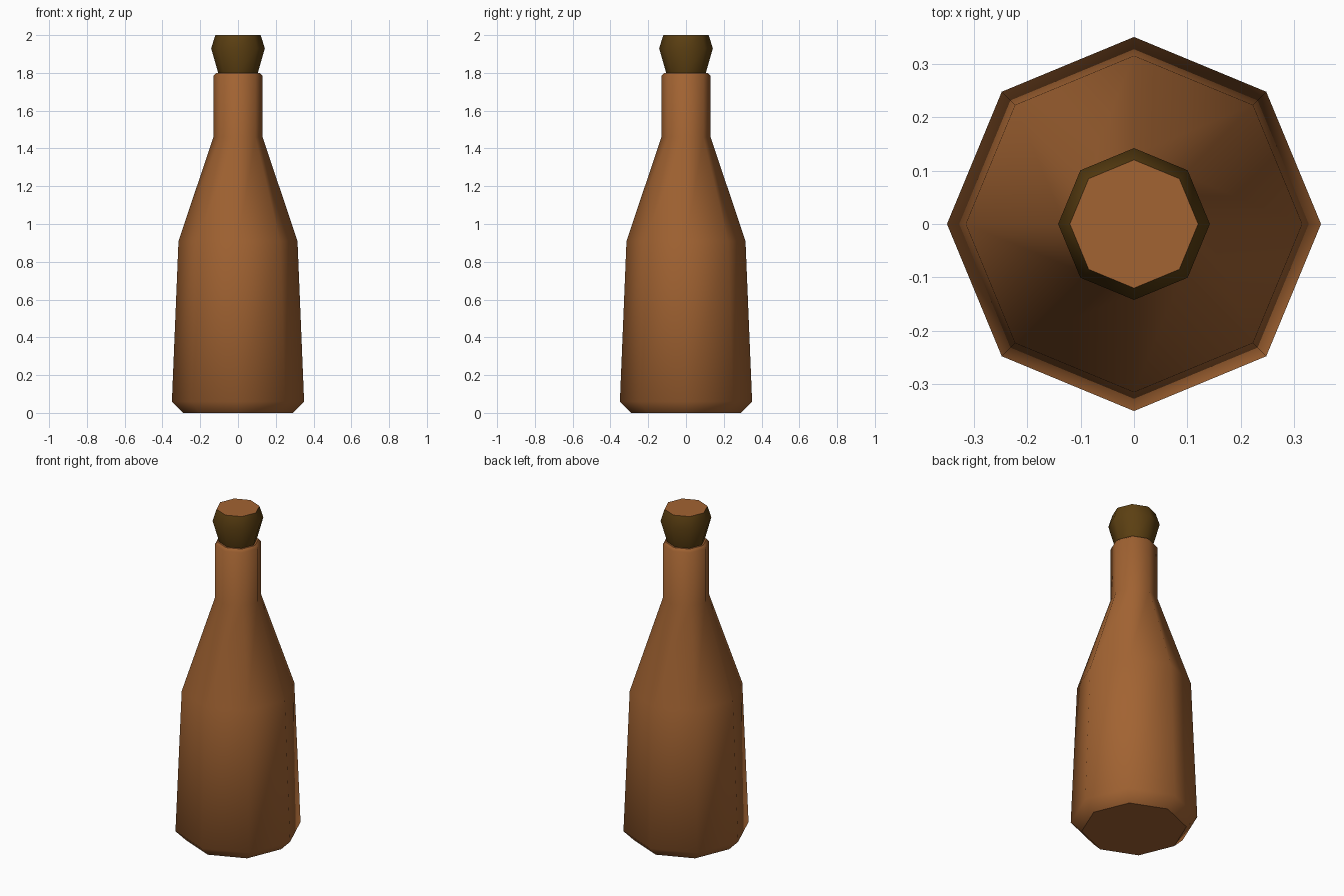
import bpy, bmesh, math

if "Cube" in bpy.data.objects:
    bpy.data.objects.remove(bpy.data.objects["Cube"])

SIDES = 8


def material(name, rgb):
    m = bpy.data.materials.new(name)
    m.diffuse_color = (*rgb, 1.0)
    m.use_nodes = True
    m.node_tree.nodes["Principled BSDF"].inputs["Base Color"].default_value = m.diffuse_color
    return m


brown = material("brown glass", (0.36, 0.125, 0.032))
olive = material("dark olive stopper", (0.105, 0.05, 0.006))


def lathe(name, profile, mats):
    """Spin (radius, height) points into a closed eight-sided solid."""
    bm = bmesh.new()
    rings = []
    for r, z in profile:
        rings.append([bm.verts.new((r * math.cos(math.tau * i / SIDES),
                                    r * math.sin(math.tau * i / SIDES), z))
                      for i in range(SIDES)])
    for a, b in zip(rings, rings[1:]):
        for i in range(SIDES):
            j = (i + 1) % SIDES
            bm.faces.new((a[i], a[j], b[j], b[i]))
    bm.faces.new(rings[0][::-1])
    bm.faces.new(rings[-1])
    bmesh.ops.recalc_face_normals(bm, faces=bm.faces)
    me = bpy.data.meshes.new(name)
    bm.to_mesh(me)
    bm.free()
    for m in mats:
        me.materials.append(m)
    ob = bpy.data.objects.new(name, me)
    bpy.context.collection.objects.link(ob)
    bpy.ops.object.select_all(action='DESELECT')
    ob.select_set(True)
    bpy.context.view_layer.objects.active = ob
    bpy.ops.object.shade_smooth_by_angle(angle=math.radians(46))
    return ob


# Bottle: chamfered base, tapering body, shoulder, neck and rim
lathe("bottle", [(0.29, 0.0), (0.35, 0.06), (0.315, 0.91), (0.13, 1.46),
                 (0.13, 1.785), (0.115, 1.80)], [brown])

# Stopper: flared plug with a brown top face
stopper = lathe("stopper", [(0.10, 1.78), (0.105, 1.80), (0.142, 1.93),
                            (0.12, 2.0)], [olive, brown])
for p in stopper.data.polygons:
    if p.normal.z > 0.9:
        p.material_index = 1
